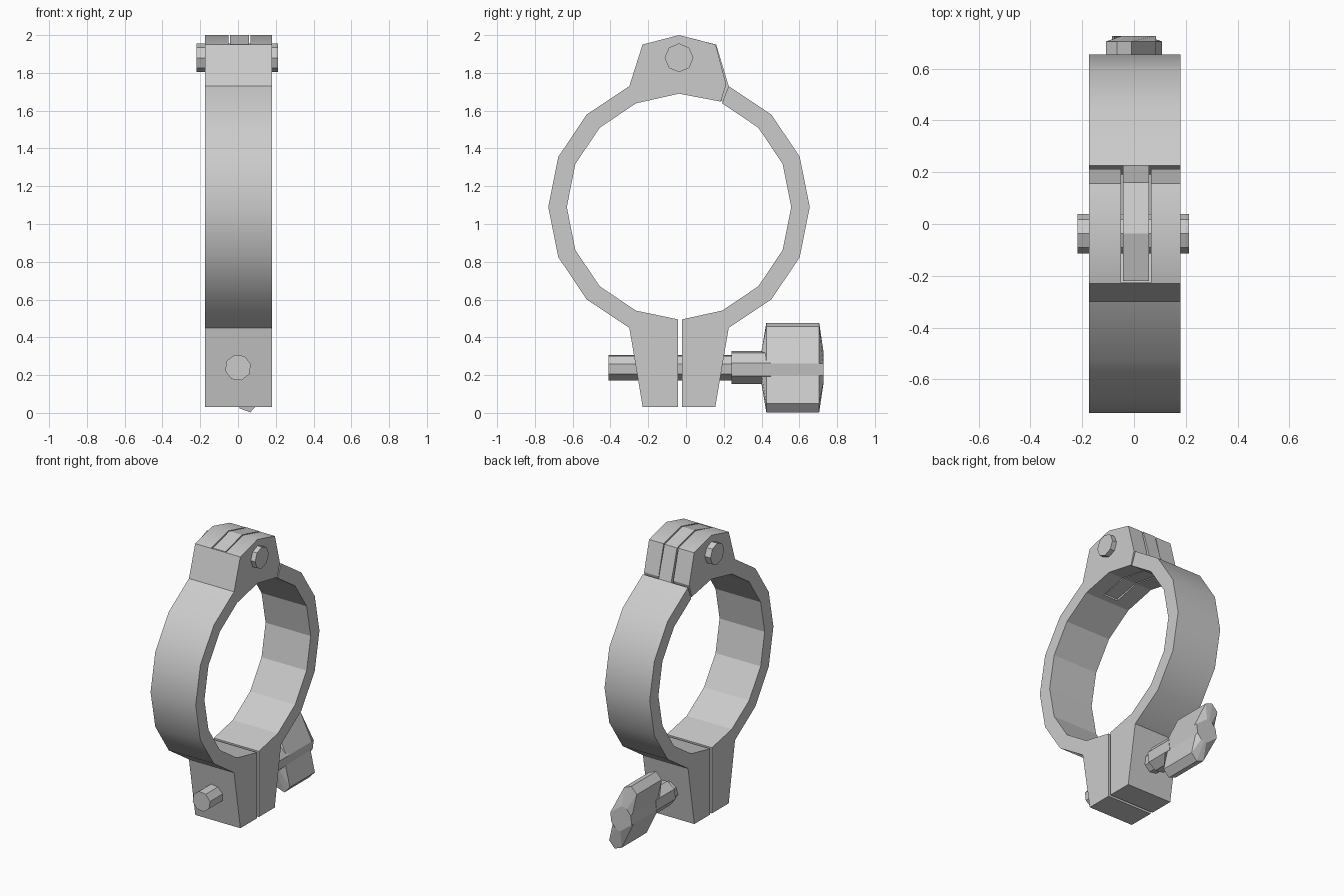
import bpy, bmesh, math
from mathutils import Vector

cube = bpy.data.objects.get("Cube")
if cube:
    bpy.data.objects.remove(cube, do_unlink=True)

grey = bpy.data.materials.new("light_grey")
grey.use_nodes = True
grey.diffuse_color = (0.6, 0.6, 0.6, 1)
grey.node_tree.nodes["Principled BSDF"].inputs["Base Color"].default_value = (0.6, 0.6, 0.6, 1)

MID = -0.037                       # y of the plane between the two jaws
CENTRE = Vector((0, MID, 1.09))    # ring centre
LEFT, RIGHT = 0.179, -0.174        # band sides
BOLT_Z = 0.24


def loft(name, rings):
    """Join rings of points with quads and cap both ends."""
    bm = bmesh.new()
    loops = [[bm.verts.new(p) for p in ring] for ring in rings]
    n = len(loops[0])
    for a, b in zip(loops, loops[1:]):
        for i in range(n):
            j = (i + 1) % n
            bm.faces.new((a[i], a[j], b[j], b[i]))
    bm.faces.new(loops[0])
    bm.faces.new(loops[-1])
    bmesh.ops.recalc_face_normals(bm, faces=bm.faces)
    mesh = bpy.data.meshes.new(name)
    bm.to_mesh(mesh)
    bm.free()
    mesh.materials.append(grey)
    ob = bpy.data.objects.new(name, mesh)
    bpy.context.collection.objects.link(ob)
    return ob


def extrude_x(name, profile, x0, x1):
    return loft(name, [[(x, y, z) for y, z in profile] for x in (x0, x1)])


def smooth_outside(ob):
    """Smooth the outer curve; keep the bore and corners faceted."""
    bm = bmesh.new()
    bm.from_mesh(ob.data)
    for f in bm.faces:
        f.smooth = True
    for e in bm.edges:
        inward = all(f.normal.dot(CENTRE - f.calc_center_median()) > 0 for f in e.link_faces)
        e.smooth = e.calc_face_angle(math.pi) < math.radians(30) and not inward
    bm.to_mesh(ob.data)
    bm.free()


def arc(radius, z_scale, steps, side):
    """Points of a 16-sided ring, from near the bottom to near the top."""
    return [(MID + side * radius * math.sin(k * math.pi / 8),
             CENTRE.z - radius * z_scale * math.cos(k * math.pi / 8)) for k in steps]


def jaw(side, gap_y):
    """Outline from the clamp foot around the outside, and the bore back."""
    outer = [(gap_y, 0.03), (MID + side * 0.192, 0.03), (MID + side * 0.263, 0.45)]
    outer += arc(0.692, 1, range(2, 7), side) + [(MID + side * 0.263, 1.73)]
    bore = arc(0.594, 1, range(7, 0, -1), side) + [(gap_y, 0.495)]
    return outer, bore


# Front jaw: forked hinge on top, slotted for the middle knuckle
outer, bore = jaw(-1, -0.042)
fork = [(-0.23, 1.95), (MID, 2.0), (0.157, 1.95), (0.213, 1.74), (0.184, 1.648), (MID, 1.69)]
front_jaw = extrude_x("front_jaw", outer + fork + bore, RIGHT, LEFT)
slot = extrude_x("slot_cutter", [(-0.226, 1.5), (0.4, 1.5), (0.4, 2.2), (-0.226, 2.2)], -0.05, 0.065)
slot.hide_render = True
mod = front_jaw.modifiers.new("slot", 'BOOLEAN')
mod.operation = 'DIFFERENCE'
mod.solver = 'EXACT'
mod.object = slot
bpy.context.view_layer.objects.active = front_jaw
bpy.ops.object.modifier_apply(modifier=mod.name)
bpy.data.objects.remove(slot, do_unlink=True)
smooth_outside(front_jaw)

# Back jaw and its middle hinge knuckle
outer, bore = jaw(1, -0.022)
smooth_outside(extrude_x("back_jaw", outer + bore, RIGHT, LEFT))
knuckle = [(-0.22, 1.95), (MID, 2.0), (0.16, 1.95), (0.226, 1.73), (0.20, 1.648), (MID, 1.69), (-0.22, 1.655)]
extrude_x("hinge_knuckle", knuckle, -0.042, 0.057)

# Hinge pin
octagon = [k * math.pi / 4 for k in range(8)]
extrude_x("hinge_pin", [(MID + 0.076 * math.sin(a), 1.88 + 0.076 * math.cos(a)) for a in octagon],
          -0.219, 0.213)


# Clamp bolt and knob hub
def rod_y(name, radius, y0, y1):
    turn = math.radians(30)
    loft(name, [[(radius * math.sin(a + turn), y, BOLT_Z + radius * math.cos(a + turn))
                 for a in octagon] for y in (y0, y1)])


rod_y("clamp_bolt", 0.07, -0.41, 0.30)
rod_y("knob_hub", 0.09, 0.24, 0.45)

# Winged knob: half a cross-section, repeated by half a turn
half = [(0.084, 0.022), (0.075, -0.043), (0.108, -0.19), (0.065, -0.237), (0.01, -0.217)]
wings = half + [(-x, -z) for x, z in half]


def knob_ring(y, limit):
    ring = []
    for x, z in wings:
        s = min(1, limit / math.hypot(x, z))
        ring.append((x * s, y, BOLT_Z + z * s))
    return ring


loft("wing_knob", [knob_ring(0.40, 0.09), knob_ring(0.425, 1),
                   knob_ring(0.705, 1), knob_ring(0.727, 0.09)])
